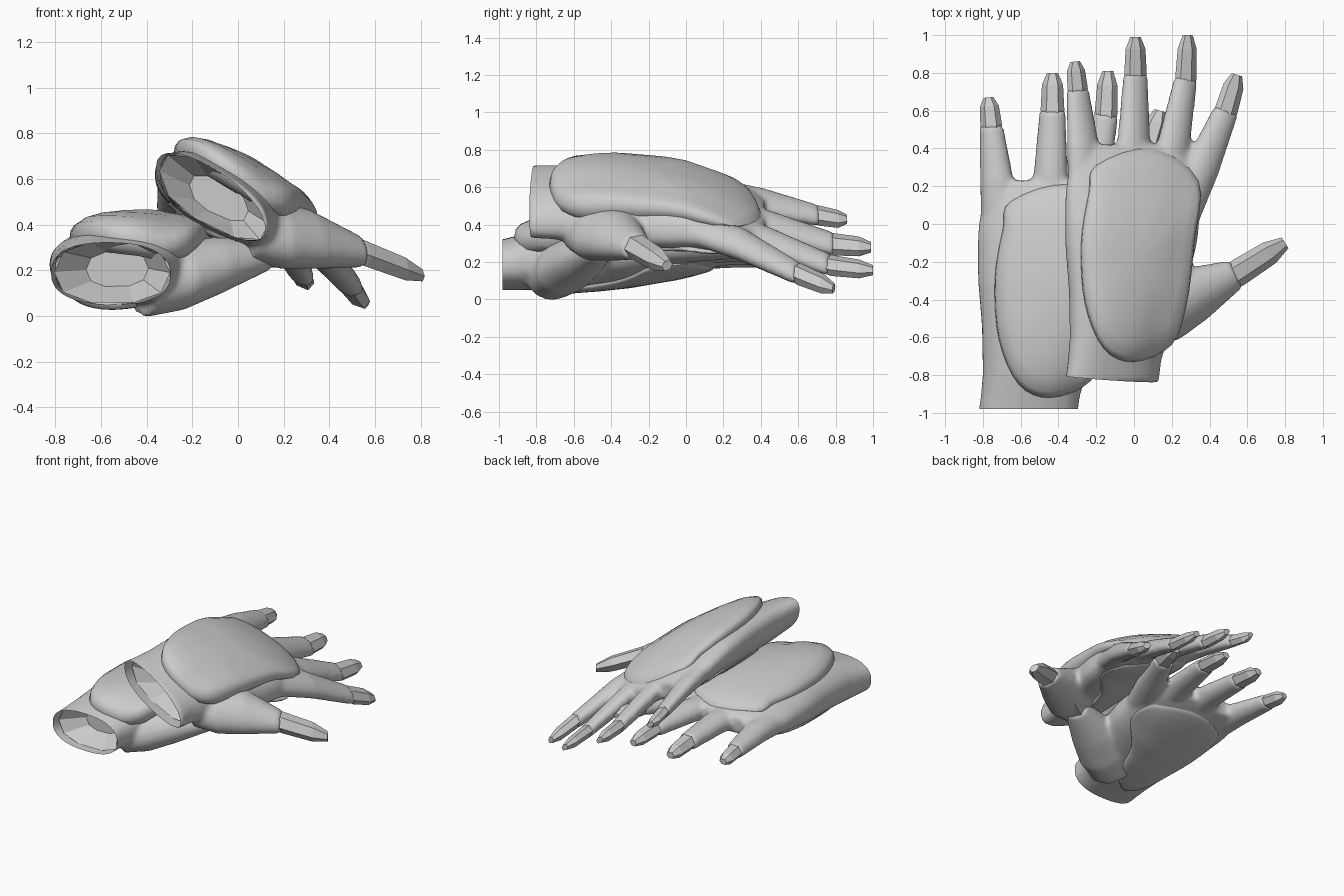
import bpy, bmesh, math
from mathutils import Vector

if "Cube" in bpy.data.objects:
    bpy.data.objects.remove(bpy.data.objects["Cube"])

def lerp(table, t):
    # piecewise interpolation of (key, value, ...) rows
    if t <= table[0][0]:
        return table[0][1:]
    for a, b in zip(table, table[1:]):
        if t <= b[0]:
            k = (t - a[0]) / (b[0] - a[0])
            return tuple(p + (q - p) * k for p, q in zip(a[1:], b[1:]))
    return table[-1][1:]

# hand body: y, left x, right x, half thickness
BODY = [(-.84, -.365, .13, .13), (-.72, -.35, .145, .145), (-.6, -.34, .18, .16),
        (-.35, -.345, .27, .17), (-.1, -.365, .335, .16), (.15, -.365, .36, .13),
        (.33, -.34, .33, .095), (.42, -.28, .25, .06)]
# fingers: (x, y, radius) path of the sleeve, then bare tip end
FINGERS = {
    "little": ([(-.25, .15, .1), (-.27, .42, .085), (-.298, .71, .06)], (-.312, .86)),
    "ring": ([(-.01, .25, .1), (0, .48, .085), (.008, .79, .066)], (.008, .99)),
    "middle": ([(.17, .2, .1), (.215, .45, .085), (.275, .77, .063)], (.285, 1.0)),
    "index": ([(.24, .02, .1), (.36, .3, .095), (.488, .6, .068)], (.545, .79)),
    "thumb": ([(.02, -.52, .16), (.17, -.45, .175), (.32, -.37, .15),
               (.54, -.265, .08)], (.8, -.1)),
}
BACK_PAD = [(-.2, .31), (.09, .4), (.34, .23), (.32, -.1), (.28, -.42), (.2, -.64),
            (0, -.73), (-.16, -.66), (-.26, -.42), (-.28, -.1), (-.24, .16)]
PALM_PAD = [(-.27, .22), (0, .34), (.27, .22), (.3, .02), (.13, -.2), (.03, -.45),
            (-.12, -.6), (-.25, -.48), (-.3, -.1)]
THUMB_DROP = -.09

def loft(bm, rings):
    vs = [[bm.verts.new(p) for p in r] for r in rings]
    n = len(vs[0])
    for a, b in zip(vs, vs[1:]):
        for i in range(n):
            bm.faces.new((a[i], a[(i + 1) % n], b[(i + 1) % n], b[i]))
    bm.faces.new(vs[0][::-1])
    bm.faces.new(vs[-1])

def finish(bm, name):
    bmesh.ops.recalc_face_normals(bm, faces=bm.faces)
    me = bpy.data.meshes.new(name)
    bm.to_mesh(me)
    bm.free()
    ob = bpy.data.objects.new(name, me)
    bpy.context.collection.objects.link(ob)
    return ob

def smooth(ob, angle):
    bpy.ops.object.select_all(action='DESELECT')
    ob.select_set(True)
    bpy.context.view_layer.objects.active = ob
    bpy.ops.object.shade_smooth_by_angle(angle=math.radians(angle))

def tube(bm, path, n, flat, z0=0, z1=0):
    # path rows: x, y, radius; height runs from z0 to z1
    rings = []
    for i, (x, y, r) in enumerate(path):
        a, b = path[max(i - 1, 0)], path[min(i + 1, len(path) - 1)]
        d = Vector((b[0] - a[0], b[1] - a[1])).normalized()
        z = z0 + (z1 - z0) * i / (len(path) - 1)
        rings.append([(x + d.y * r * math.cos(math.tau * k / n),
                       y - d.x * r * math.cos(math.tau * k / n),
                       z + r * flat * math.sin(math.tau * k / n)) for k in range(n)])
    loft(bm, rings)

def section(y, n, scale=1.0):
    # rounded-box cross-section of the hand body
    l, r, h = lerp(BODY, y)
    ring = []
    for k in range(n):
        c, s = math.cos(math.tau * k / n), math.sin(math.tau * k / n)
        ring.append(((l + r) / 2 + scale * (r - l) / 2 * math.copysign(abs(c) ** .83, c), y,
                     scale * h * math.copysign(abs(s) ** .83, s)))
    return ring

def surface(x, y, least):
    l, r, h = lerp(BODY, y)
    u = abs((x - (l + r) / 2) / ((r - l) / 2))
    return h * max(least, max(0, 1 - u ** 2.4) ** (1 / 2.4))

def spline_loop(pts, sub=4):
    out, n = [], len(pts)
    for i in range(n):
        p = [Vector(pts[(i + k - 1) % n]) for k in range(4)]
        for j in range(sub):
            t = j / sub
            out.append(.5 * (2 * p[1] + (p[2] - p[0]) * t
                       + (2 * p[0] - 5 * p[1] + 4 * p[2] - p[3]) * t * t
                       + (3 * p[1] - p[0] - 3 * p[2] + p[3]) * t ** 3))
    return out

def pad(bm, outline, side, thick):
    loop = spline_loop(outline)
    c = sum(loop, Vector((0, 0))) / len(loop)
    rings = []
    for s, k in ((.9, -1.1), (.97, -.6), (1, 0), (.985, .5), (.94, .8),
                 (.8, 1), (.6, 1.05), (.35, 1.05), (.1, 1.05)):
        ring = []
        for p in loop:
            q = c + (p - c) * s
            t = thick * (1 - .6 * (q.y + .7) / 1.1)
            ring.append((q.x, q.y, side * (surface(q.x, q.y, .72) + t * k)))
        rings.append(ring)
    loft(bm, rings)

def glove(name, dx, dy, wide, heights, thumb_dz, cut):
    def place(bm):
        for v in bm.verts:
            z, slope = lerp(heights, v.co.y)
            v.co.z += z + slope * v.co.x
            v.co.x = v.co.x * wide + dx
            v.co.y += dy

    # shell: hand body and sleeves fused into one skin, open at the cuff
    bm = bmesh.new()
    loft(bm, [section(-.84 + .06 * j, 32) for j in range(22)])
    for part, (path, tip) in FINGERS.items():
        if part == "thumb":
            tube(bm, path, 20, .85, THUMB_DROP, thumb_dz)
        else:
            tube(bm, path, 16, .85)
    place(bm)
    raw = finish(bm, name + "_raw")
    m = raw.modifiers.new("fuse", 'REMESH')
    m.mode, m.voxel_size = 'VOXEL', .016
    m = raw.modifiers.new("soften", 'SMOOTH')
    m.factor, m.iterations = .5, 5
    ev = raw.evaluated_get(bpy.context.evaluated_depsgraph_get())
    bm = bmesh.new()
    bm.from_mesh(ev.to_mesh())
    ev.to_mesh_clear()
    bpy.data.objects.remove(raw)
    bmesh.ops.bisect_plane(bm, geom=bm.verts[:] + bm.edges[:] + bm.faces[:],
                           plane_co=(dx - .1, dy - .79, 0), plane_no=cut, clear_inner=True)
    me = bpy.data.meshes.new(name + "_shell")
    bm.to_mesh(me)
    bm.free()
    shell = bpy.data.objects.new(name + "_shell", me)
    bpy.context.collection.objects.link(shell)
    smooth(shell, 50)
    made = [shell]

    # faceted liner closing the inside of the cuff
    bm = bmesh.new()
    rings = [[bm.verts.new(p) for p in section(y, 10, s)] for y, s in ((-.74, .97), (-.62, .5))]
    for i in range(10):
        j = (i + 1) % 10
        bm.faces.new((rings[0][i], rings[0][j], rings[1][j], rings[1][i]))
    bm.faces.new(rings[1])
    place(bm)
    made.append(finish(bm, name + "_cuff_liner"))

    # padded panels on the back of the hand and the palm
    for part, outline, side, thick in (("back_pad", BACK_PAD, 1, .075),
                                       ("palm_pad", PALM_PAD, -1, .03)):
        bm = bmesh.new()
        pad(bm, outline, side, thick)
        place(bm)
        ob = finish(bm, f"{name}_{part}")
        smooth(ob, 50)
        made.append(ob)

    # faceted bare fingertips
    for part, (path, tip) in FINGERS.items():
        x, y, r = path[-1]
        a, b = Vector((x, y)), Vector(tip)
        rows = [(*a.lerp(b, k), r * f) for k, f in
                ((-.2, .8), (.02, .9), (.68, .8), (1, .42))]
        bm = bmesh.new()
        dz = thumb_dz if part == "thumb" else 0
        tube(bm, rows, 6, .9, dz, dz)
        place(bm)
        made.append(finish(bm, f"{name}_{part}_tip"))
    return made

# heights: y, mid height, sideways slope
parts = glove("upper_glove", 0, 0, 1.0,
              [(-.84, .475, -.52), (-.6, .495, -.43), (-.4, .505, -.39), (0, .5, -.38),
               (.35, .44, -.4), (.6, .36, -.43), (.8, .31, -.44), (1, .295, -.44)],
              0, (.1, 1, .06))
parts += glove("lower_glove", -.44, -.19, 1.06,
               [(-.84, .19, -.03), (-.6, .225, .03), (-.4, .245, .05), (0, .265, .07),
                (.35, .275, .07), (.6, .265, .07), (.8, .245, .06), (1, .225, .06)],
               0, (0, 1, 0))

# rest the pair on the floor
low = min(v.co.z for ob in parts for v in ob.data.vertices)
for ob in parts:
    ob.location.z = -low
